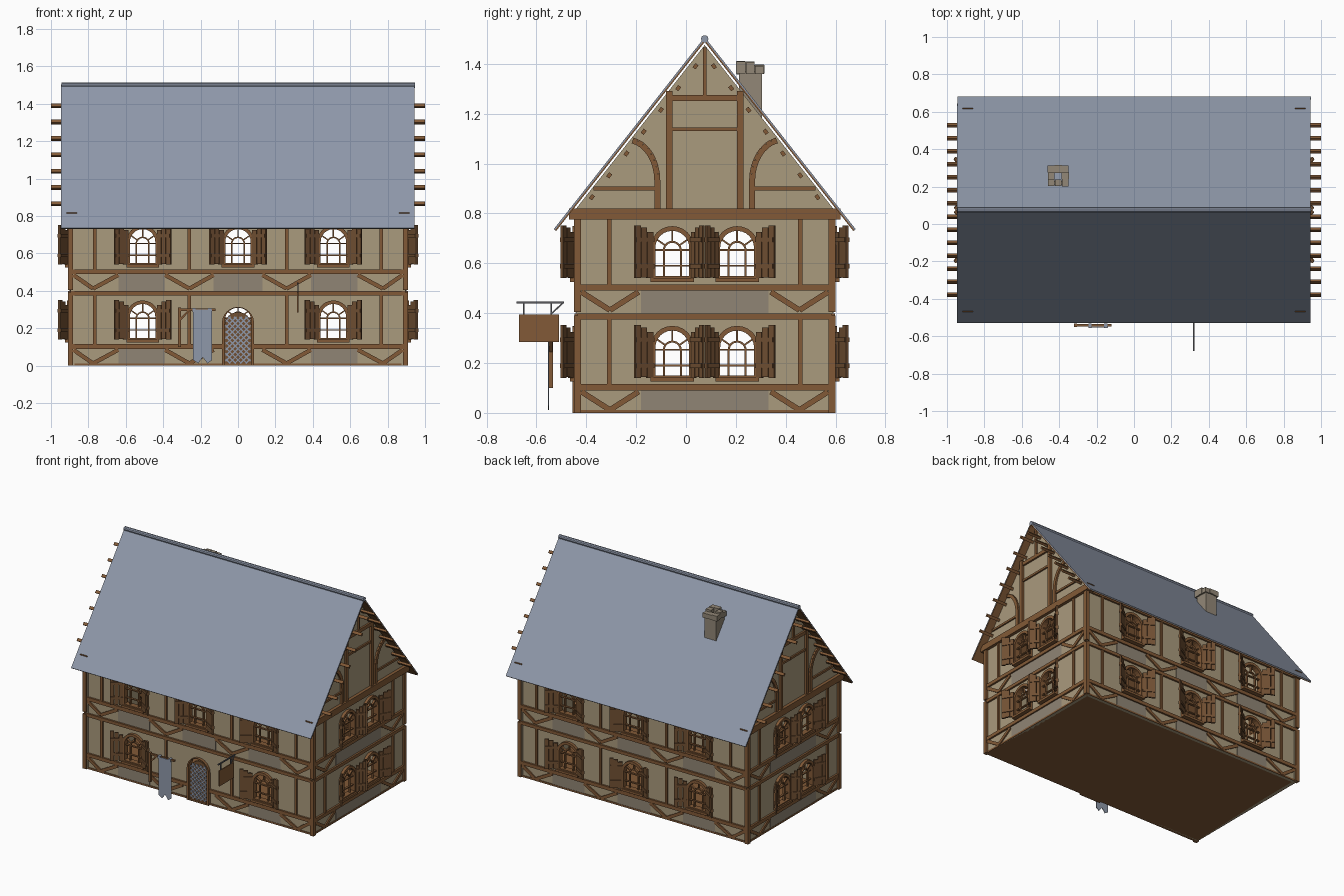
import bpy, bmesh, math, random
from mathutils import Matrix, Vector

if "Cube" in bpy.data.objects:
    bpy.data.objects.remove(bpy.data.objects["Cube"])

random.seed(4)
T, R = Matrix.Translation, Matrix.Rotation
COL = {
    "plaster": (0.40, 0.325, 0.205), "grey_plaster": (0.28, 0.235, 0.178),
    "timber": (0.225, 0.102, 0.038), "shutter_wood": (0.165, 0.080, 0.033),
    "slate": (0.275, 0.315, 0.40), "stone": (0.29, 0.245, 0.185),
    "iron": (0.10, 0.10, 0.11),
}
MATS = {}
for n, c in COL.items():
    MATS[n] = bpy.data.materials.new(n)
    MATS[n].diffuse_color = (*c, 1)

parts = {}


def get(part, mat):
    if part not in parts:
        parts[part] = (bmesh.new(), mat)
    return parts[part][0]


def box(part, mat, M, u0, u1, v0, v1, w0, w1):
    S = Matrix.Diagonal((u1 - u0, v1 - v0, w1 - w0, 1))
    C = T(((u0 + u1) / 2, (v0 + v1) / 2, (w0 + w1) / 2))
    bmesh.ops.create_cube(get(part, mat), size=1, matrix=M @ C @ S)


def bar(part, mat, M, p, q, width, w0, w1):
    p, q = Vector(p), Vector(q)
    d = q - p
    m = (p + q) / 2
    L = d.length
    box(part, mat, M @ T((m.x, m.y, 0)) @ R(math.atan2(d.y, d.x), 4, 'Z'),
        -L / 2, L / 2, -width / 2, width / 2, w0, w1)


def plate(part, mat, M, loops, w0, w1):
    """Flat outline with holes (even-odd), given thickness."""
    cu = bpy.data.curves.new("tmp", 'CURVE')
    cu.dimensions, cu.fill_mode, cu.extrude = '2D', 'BOTH', (w1 - w0) / 2
    for lp in loops:
        s = cu.splines.new('POLY')
        s.points.add(len(lp) - 1)
        for pt, (a, b) in zip(s.points, lp):
            pt.co = (a, b, 0, 1)
        s.use_cyclic_u = True
    ob = bpy.data.objects.new("tmp", cu)
    bpy.context.collection.objects.link(ob)
    me = bpy.data.meshes.new_from_object(ob)
    bpy.data.objects.remove(ob)
    me.transform(M @ T((0, 0, (w0 + w1) / 2)))
    b = bmesh.new()
    b.from_mesh(me)
    bmesh.ops.remove_doubles(b, verts=b.verts, dist=1e-5)
    bmesh.ops.recalc_face_normals(b, faces=b.faces)
    b.to_mesh(me)
    b.free()
    get(part, mat).from_mesh(me)
    bpy.data.meshes.remove(me)


def rect(a, b, c, d):
    return [(a, c), (b, c), (b, d), (a, d)]


def arch(cx, hw, v0, vs, n=12):
    return [(cx - hw, v0), (cx + hw, v0)] + [
        (cx + hw * math.cos(math.pi * i / n), vs + hw * math.sin(math.pi * i / n)) for i in range(n + 1)]


def facade(deg, dist):
    """Local u along wall, v up, w outward."""
    return T((0, 0.075, 0)) @ R(math.radians(deg), 4, 'Z') @ T((0, -dist, 0)) @ R(math.pi / 2, 4, 'X')


def shutter(M, c, f, s, spread):
    ang, L = math.atan2(0.045, spread), math.hypot(0.045, spread)
    S = M @ T((c + s * 0.078, f, 0.018)) @ R(-ang if s > 0 else math.pi + ang, 4, 'Y')
    for i, top in enumerate((0.325, 0.343, 0.352)):
        box("shutters", "shutter_wood", S, i * L / 3 + .001, (i + 1) * L / 3 - .001,
            0.14 + 0.003 * (i % 2), top, -.006, .006)
    for v in (0.18, 0.285):
        box("shutters", "shutter_wood", S, 0, L * .95, v, v + .018, -.011, .011)


def window(M, c, f, gable):
    vs, b = 0.262 + f, 0.137 + f
    plate("window_frames", "timber", M, [arch(c, .087, b, vs), arch(c, .068, b + .012, vs)], -.02, .02)
    plate("window_bars", "timber", M, [arch(c, .038, b + .004, vs - .01), arch(c, .030, b + .012, vs - .01)], -.01, .005)
    for v in (b + .05, vs - .012):
        box("window_bars", "timber", M, c - .07, c + .07, v, v + .007, -.01, .005)
    for a in (35, 90, 145):
        d = Vector((math.cos(math.radians(a)), math.sin(math.radians(a))))
        o = Vector((c, vs - .01))
        bar("window_bars", "timber", M, o + d * .034, o + d * .08, .007, -.01, .005)
    box("window_sills", "timber", M, c - .087, c + .087, b - .012, b + .004, -.01, .03)
    for s in (-1, 1):
        shutter(M, c, f, s, 0.048 if gable and s * c < 0 else 0.074)


def wall(deg, gable, door=False):
    dist, half = (0.895, 0.51) if gable else (0.51, 0.895)
    M = facade(deg, dist)
    wins = [-.13, .13] if gable else [-.51, 0, .51]
    posts = [.383] if gable else [.26, .765]
    braces = [(.38, .495, .265)] if gable else [(.775, .88, .64), (.26, .39, .13)]
    greys = [(-.255, .255)] if gable else [(-.64, -.39), (-.13, .13), (.39, .64)]
    outline = rect(-half, half, 0, .80)
    if gable:
        outline = [(-.515, 0), (.515, 0), (.515, .82), (0, 1.475), (-.515, .82)]
    holes = []
    for f in (0, .4):
        isdoor = door and f == 0
        for c in wins:
            if isdoor and c == 0:
                holes.append(arch(0, .078, .003, .235))
                continue
            holes.append(arch(c, .078, .142 + f, .262 + f))
            window(M, c, f, gable)
        # horizontal rails, studs and V braces of each storey
        for a, b in ([(-half, -.085), (.085, half)] if isdoor else [(-half, half)]):
            box("rails", "timber", M, a, b, .09 + f, .115 + f, -.01, .013)
        box("rails", "timber", M, -half, half, .375 + f, .398 + f, -.01, .013)
        for s in (-1, 1):
            for p in posts:
                box("studs", "timber", M, s * p - .009, s * p + .009, .115 + f, .375 + f, -.01, .011)
            for apex, e1, e2 in braces:
                for e in (e1, e2):
                    bar("braces", "timber", M, (s * apex, .012 + f), (s * e, .085 + f), .022, -.01, .009)
        for a, b in greys:
            if not (isdoor and a == -.13):
                box("lower_panels", "grey_plaster", M, a, b, f, .09 + f, -.001, .003)
    plate("walls", "plaster", M, [outline] + holes, -.02, 0)
    return M


front = wall(0, False, True)
wall(180, False)
gables = [wall(90, True), wall(270, True)]

# corner posts and floor
C = T((0, .075, 0))
for sx in (-1, 1):
    for sy in (-1, 1):
        for f in (0, .4):
            box("corner_posts", "timber", C @ T((sx * .896, sy * .511, 0)), -.014, .014, -.014, .014, f + .005 * (f > 0), f + .39)
box("floor", "timber", C, -.9, .9, -.515, .515, 0, .012)

# gable framing and purlin ends
for M in gables:
    box("gable_beam", "timber", M, -.545, .545, .775, .82, -.035, .022)
    box("gable_frame", "timber", M, -.15, .15, 1.25, 1.275, -.01, .013)
    box("gable_frame", "timber", M, -.13, .13, 1.13, 1.145, -.01, .011)
    box("gable_frame", "timber", M, -.007, .007, 1.275, 1.465, -.01, .011)
    for s in (-1, 1):
        box("gable_frame", "timber", M, s * .143 - .013, s * .143 + .013, .82, 1.29, -.01, .015)
        bar("gable_frame", "timber", M, (s * .2, .90), (s * .445, .90), .015, -.01, .01)
        pts = [(s * .19, .82)] + [(s * (.31 + .12 * math.cos(math.radians(a))), .93 + .165 * math.sin(math.radians(a)))
                                  for a in range(180, 99, -10)]
        for p, q in zip(pts, pts[1:]):
            bar("curved_braces", "timber", M, p, q, .024, -.01, .012)
        for i in range(7):
            u, v = s * (.037 + .0692 * i), 1.39 - .0875 * i
            bar("purlins", "timber", M, (u - s * .006, v + .008), (u + s * .006, v - .008), .015, -.03, .105)

# roof: slate over timber boarding, ridge roll
G = gables[0]
for s in (-1, 1):
    p, q = Vector((0, 1.502)), Vector((s * .603, .735))
    n = Vector((s * .786, .618))
    bar("roof_slates", "slate", G, p, q, .006, -1.84, .05)
    bar("roof_boards", "timber", G, p - n * .006, q - n * .006, .006, -1.839, .049)
bmesh.ops.create_cone(get("ridge_roll", "slate"), cap_ends=True, segments=10, radius1=.015, radius2=.015,
                      depth=1.89, matrix=T((0, .075, 1.5)) @ R(math.pi / 2, 4, 'Y'))

# chimney with a ring of stones
plate("chimney_shaft", "stone", T((-.405, .258, 0)), [rect(-.046, .046, -.046, .046), rect(-.028, .028, -.028, .028)], 1.17, 1.37)
for i in (-1, 0, 1):
    for j in (-1, 0, 1):
        if i or j:
            a, b = .019 + random.uniform(-.002, .002), .019 + random.uniform(-.002, .002)
            box("chimney_stones", "stone", T((-.405 + i * .037, .257 + j * .037, 0)), -a, a, -b, b,
                1.355 + random.uniform(0, .008), 1.40 + random.uniform(-.01, .013))

# door with lattice
plate("door_frame", "timber", front, [arch(0, .086, .0, .228), arch(0, .072, .003, .238)], -.02, .02)
plate("door", "shutter_wood", front, [arch(0, .072, .003, .215)], -.015, 0)
for k in range(-2, 12):
    c = k * .03
    lo, hi = max(-.066, .012 - c), min(.066, .262 - c)
    if hi - lo > .01:
        for s in (-1, 1):
            bar("door_lattice", "slate", front, (s * lo, c + lo), (s * hi, c + hi), .007, -.002, .006)

# banner on its bracket
box("banner_bracket", "timber", front, -.32, -.304, .10, .31, .098, .115)
box("banner_bracket", "timber", front, -.32, -.12, .293, .305, .1, .113)
bar("banner_bracket", "timber", front, (-.31, .245), (-.262, .295), .01, .1, .113)
plate("banner", "slate", front, [[(-.24, .30), (-.24, .03), (-.213, .012), (-.188, .045), (-.163, .012), (-.138, .03), (-.138, .30)]], .114, .118)
for u in (-.235, -.152):
    box("banner_rings", "slate", front, u - .009, u + .009, .288, .309, .096, .121)

# hanging sign
box("sign_board", "timber", G, -.745, -.585, .285, .395, -.579, -.571)
box("sign_arm", "iron", G, -.755, -.565, .438, .446, -.579, -.571)
for u in (-.725, -.615):
    box("sign_arm", "iron", G, u - .003, u + .003, .39, .44, -.578, -.572)
bar("sign_arm", "iron", G, (-.57, .44), (-.612, .40), .006, -.578, -.572)

for name, (b, mat) in parts.items():
    me = bpy.data.meshes.new(name)
    b.to_mesh(me)
    b.free()
    me.materials.clear()
    me.materials.append(MATS[mat])
    for p in me.polygons:
        p.material_index = 0
        p.use_smooth = False
    bpy.context.collection.objects.link(bpy.data.objects.new(name, me))

for m in bpy.data.materials:
    if m.users and not m.is_grease_pencil:
        m.use_nodes = True
        m.node_tree.nodes["Principled BSDF"].inputs["Base Color"].default_value = m.diffuse_color
